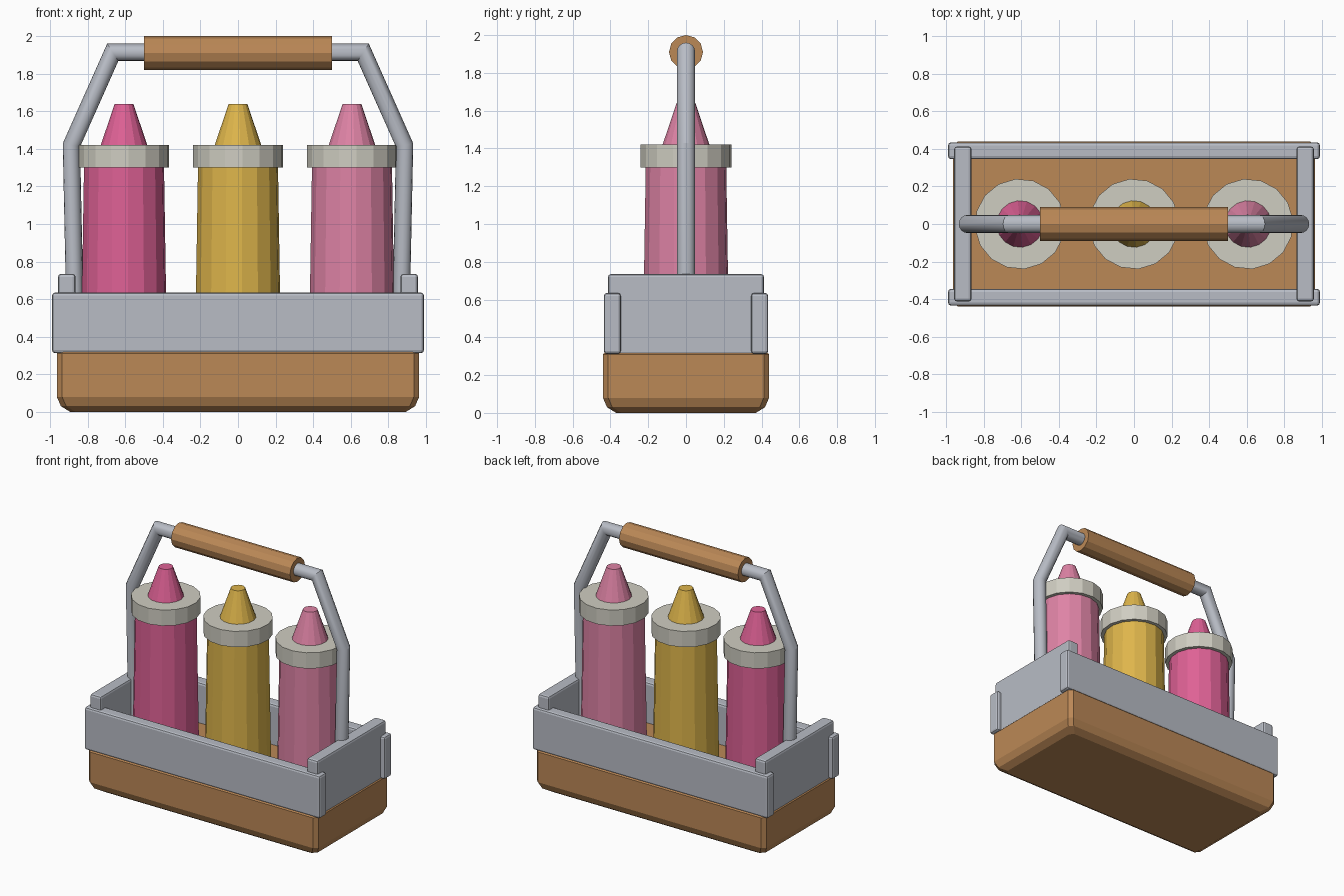
import bpy, bmesh, math
from mathutils import Vector

cube = bpy.data.objects.get("Cube")
if cube:
    bpy.data.objects.remove(cube)


def material(name, r, g, b):
    lin = [((c / 255 + 0.055) / 1.055) ** 2.4 for c in (r, g, b)] + [1.0]
    m = bpy.data.materials.new(name)
    m.use_nodes = True
    m.diffuse_color = lin
    m.node_tree.nodes["Principled BSDF"].inputs["Base Color"].default_value = lin
    return m


wood = material("wood", 187, 136, 86)
metal = material("grey metal", 184, 188, 197)
cream = material("cream cap", 207, 205, 193)
magenta = material("magenta", 222, 97, 149)
yellow = material("yellow", 222, 181, 75)
pink = material("light pink", 222, 131, 165)


def loft(name, rings, mat):
    """Skin a stack of equal-length vertex rings and close both ends."""
    bm = bmesh.new()
    loops = [[bm.verts.new(p) for p in ring] for ring in rings]
    n = len(loops[0])
    for a, b in zip(loops, loops[1:]):
        for i in range(n):
            j = (i + 1) % n
            bm.faces.new((a[i], a[j], b[j], b[i]))
    bm.faces.new(loops[0][::-1])
    bm.faces.new(loops[-1])
    bmesh.ops.recalc_face_normals(bm, faces=bm.faces)
    mesh = bpy.data.meshes.new(name)
    bm.to_mesh(mesh)
    bm.free()
    mesh.materials.append(mat)
    ob = bpy.data.objects.new(name, mesh)
    bpy.context.collection.objects.link(ob)
    return ob


def circle(x, z, r, sides=16):
    angles = [math.tau * (i + 0.25) / sides for i in range(sides)]
    return [(x + r * math.cos(a), r * math.sin(a), z) for a in angles]


def turned(name, x, profile, mat):
    return loft(name, [circle(x, z, r) for r, z in profile], mat)


def chamfered_rect(hx, hy, c, z):
    pts = [(hx, c - hy), (hx, hy - c), (hx - c, hy), (c - hx, hy),
           (-hx, hy - c), (-hx, c - hy), (c - hx, -hy), (hx - c, -hy)]
    return [(x, y, z) for x, y in pts]


def board(name, lo, hi, mat):
    """Box between two corners with small rounded edges."""
    rings = [[(lo[0], lo[1], z), (hi[0], lo[1], z), (hi[0], hi[1], z), (lo[0], hi[1], z)]
             for z in (lo[2], hi[2])]
    ob = loft(name, rings, mat)
    bev = ob.modifiers.new("rounded edges", "BEVEL")
    bev.width = 0.016
    bev.segments = 2
    return ob


def smooth(ob, degrees):
    bpy.ops.object.select_all(action="DESELECT")
    ob.select_set(True)
    bpy.context.view_layer.objects.active = ob
    bpy.ops.object.shade_smooth_by_angle(angle=math.radians(degrees))


# Wooden tray base with rounded underside
base_profile = [(0, 0.07), (0.03, 0.022), (0.08, 0), (0.31, 0), (0.33, 0.02)]
loft("tray_base", [chamfered_rect(0.965 - i, 0.44 - i, 0.028, z) for z, i in base_profile], wood)

# Metal rim boards: long sides and taller ends
for side, s in (("front", -1), ("back", 1)):
    y = sorted((s * 0.345, s * 0.435))
    board(side + "_board", (-0.99, y[0], 0.312), (0.99, y[1], 0.635), metal)
for side, s in (("right", -1), ("left", 1)):
    x = sorted((s * 0.865, s * 0.958))
    board(side + "_end_board", (x[0], -0.413, 0.285), (x[1], 0.413, 0.735), metal)

# Squeeze bottles: body, cap and nozzle
for label, x, mat in (("right", -0.607, magenta), ("middle", 0, yellow), ("left", 0.607, pink)):
    turned(label + "_bottle_body", x, [(0.23, 0.32), (0.214, 1.31)], mat)
    turned(label + "_bottle_cap", x, [(0.241, 1.3), (0.241, 1.42)], cream)
    turned(label + "_bottle_nozzle", x, [(0.128, 1.41), (0.05, 1.64)], mat)

# Bent tube handle with mitred corners
half = [(0.866, 0.42), (0.887, 1.42), (0.667, 1.914)]
path = [Vector((-x, z)) for x, z in half] + [Vector(p) for p in reversed(half)]
rings = []
for i, p in enumerate(path):
    d_in = (p - path[max(i - 1, 0)]).normalized()
    d_out = (path[min(i + 1, len(path) - 1)] - p).normalized()
    d_in, d_out = (d_in if i else d_out), (d_out if i < len(path) - 1 else d_in)
    tangent = (d_in + d_out).normalized()
    normal = Vector((-tangent.y, tangent.x)) / tangent.dot(d_in)
    ring = []
    for k in range(16):
        a = math.tau * k / 16
        q = p + normal * 0.046 * math.cos(a)
        ring.append((q.x, 0.048 * math.sin(a), q.y))
    rings.append(ring)
smooth(loft("handle_tube", rings, metal), 24)

# Wooden grip on the handle
grip = [[(x, 0.09 * math.sin(a), 1.91 + 0.09 * math.cos(a))
         for a in [math.tau * k / 12 for k in range(12)]] for x in (-0.5, 0.5)]
loft("handle_grip", grip, wood)
